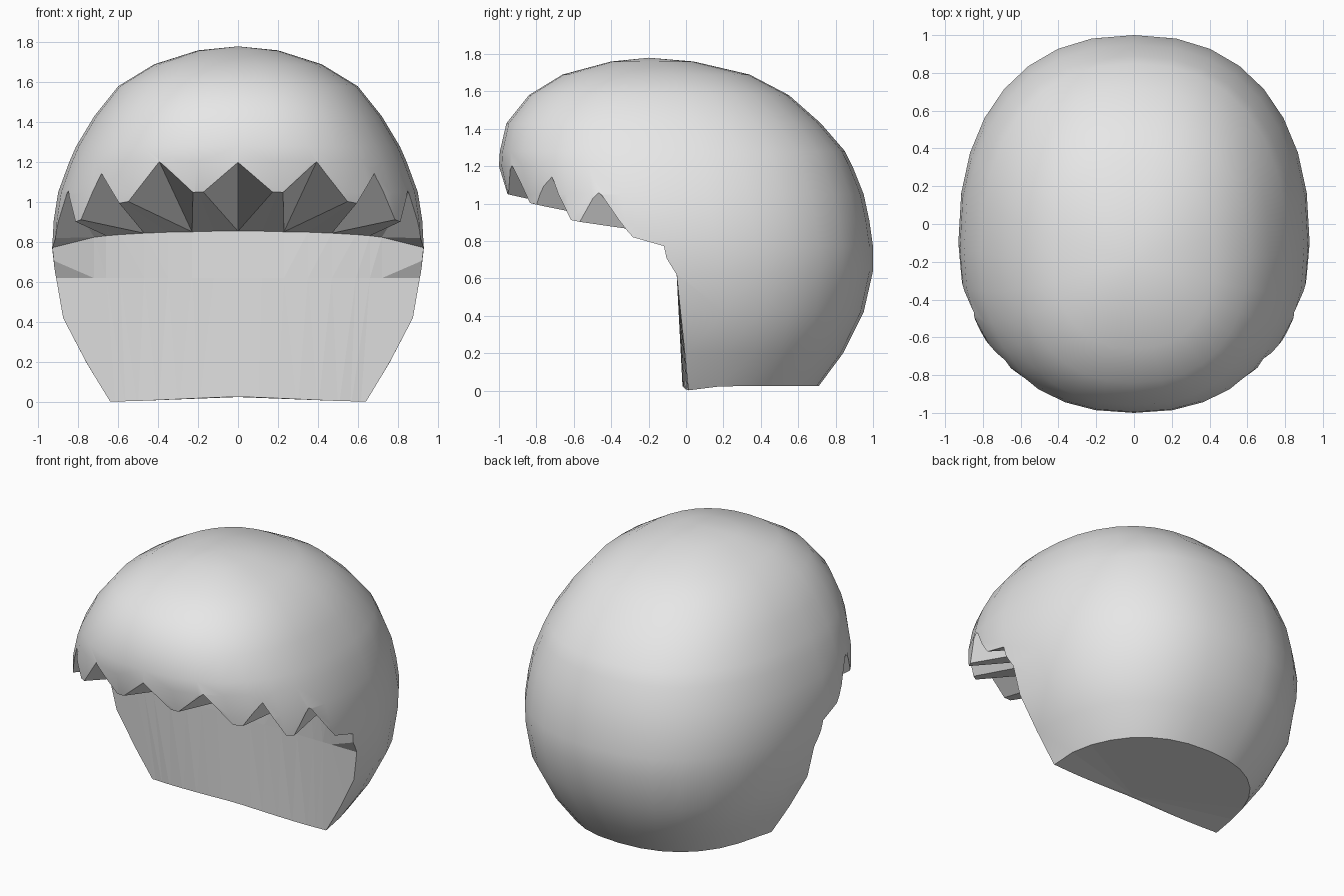
import bpy
import bmesh
from math import cos, sin, pi, copysign
from mathutils import Vector

if "Cube" in bpy.data.objects:
    bpy.data.objects.remove(bpy.data.objects["Cube"], do_unlink=True)

SEGMENTS = 32
ROUNDNESS = 2 / 2.3

grey = bpy.data.materials.new("Light grey")
grey.use_nodes = True
grey.diffuse_color = (0.8, 0.8, 0.8, 1)
grey.node_tree.nodes["Principled BSDF"].inputs["Base Color"].default_value = grey.diffuse_color


def make_object(name, bm):
    bmesh.ops.recalc_face_normals(bm, faces=bm.faces)
    mesh = bpy.data.meshes.new(name)
    bm.to_mesh(mesh)
    bm.free()
    mesh.materials.append(grey)
    obj = bpy.data.objects.new(name, mesh)
    bpy.context.collection.objects.link(obj)
    return obj


def bridge(bm, a, b, smooth):
    for i in range(len(a)):
        j = (i + 1) % len(a)
        bm.faces.new((a[i], a[j], b[j], b[i])).smooth = smooth


def power(value):
    return copysign(abs(value) ** ROUNDNESS, value)


# Rounded hair volume: height, half width, front y, back y, y of widest point
sections = [
    (0.0, 0.64, -0.7, 0.71, 0.0),
    (0.2, 0.76, -0.8, 0.84, 0.0),
    (0.42, 0.875, -0.86, 0.95, -0.03),
    (0.64, 0.915, -0.9, 1.0, -0.08),
    (0.77, 0.93, -0.92, 1.0, -0.1),
    (0.91, 0.922, -0.94, 0.98, -0.13),
    (1.05, 0.9, -0.965, 0.95, -0.15),
    (1.2, 0.845, -1.0, 0.89, -0.15),
    (1.28, 0.81, -0.995, 0.85, -0.15),
    (1.43, 0.72, -0.96, 0.72, -0.17),
    (1.58, 0.6, -0.84, 0.55, -0.18),
    (1.69, 0.42, -0.66, 0.34, -0.19),
    (1.76, 0.2, -0.4, 0.04, -0.2),
]
bm = bmesh.new()
rings = []
for z, width, front, back, middle in sections:
    ring = []
    for k in range(SEGMENTS):
        c, s = cos(2 * pi * k / SEGMENTS), sin(2 * pi * k / SEGMENTS)
        reach = back - middle if s > 0 else middle - front
        y = middle + reach * power(s)
        # The bottom rim dips at the two front corners
        lift = 0.025 * min(1, abs(y) / 0.2) if z == 0 else 0
        ring.append(bm.verts.new((width * power(c), y, z + lift)))
    rings.append(ring)
for lower, upper in zip(rings, rings[1:]):
    bridge(bm, lower, upper, True)
for ring, centre, smooth in ((rings[0], (0, 0, 0.025), False),
                             (rings[-1], (0, -0.2, 1.78), True)):
    tip = bm.verts.new(centre)
    for k in range(SEGMENTS):
        bm.faces.new((ring[k], ring[(k + 1) % SEGMENTS], tip)).smooth = smooth
hair = make_object("hair", bm)

# Face opening cutter: fringe points fan out from the top of the face wall
fringe = [
    ((0.0, -1.0, 1.2), (0.0, -0.06, 0.855)),
    ((0.2, -0.95, 1.05), (0.12, -0.06, 0.855)),
    ((0.39, -0.91, 1.195), (0.23, -0.06, 0.852)),
    ((0.57, -0.82, 1.0), (0.35, -0.065, 0.85)),
    ((0.68, -0.71, 1.14), (0.47, -0.07, 0.845)),
    ((0.81, -0.61, 0.91), (0.59, -0.075, 0.838)),
    ((0.85, -0.47, 1.06), (0.66, -0.08, 0.832)),
    ((0.93, -0.3, 0.82), (0.72, -0.09, 0.825)),
]


def cutter_column(outer, inner, side):
    outer, inner = Vector(outer), Vector(inner)
    end = inner + (outer - inner) * 1.3
    low_x = inner.x * 0.85
    low_y = -0.015 + 0.035 * min(1, (low_x / 0.63) ** 2)
    points = (end, inner, (inner.x, -0.05, 0.62), (low_x, low_y, -0.05), (end.x, end.y, -0.05))
    return [bm.verts.new((side * p[0], p[1], p[2])) for p in points]


fringe.append(((1.03, -0.137, 0.755), (1.02, -0.13, 0.75)))
bm = bmesh.new()
left = [cutter_column(o, i, 1) for o, i in fringe]
right = [cutter_column(o, i, -1) for o, i in fringe[1:]]
columns = right[::-1] + left
for a, b in zip(columns, columns[1:]):
    bridge(bm, a, b, False)
bm.faces.new(columns[0])
bm.faces.new(columns[-1])
bmesh.ops.triangulate(bm, faces=bm.faces)
cutter = make_object("face_opening_cutter", bm)
cutter.hide_render = True

# Cut the opening, then drop the cutter
cut = hair.modifiers.new("Face opening", "BOOLEAN")
cut.operation = "DIFFERENCE"
cut.solver = "EXACT"
cut.object = cutter
bpy.context.view_layer.objects.active = hair
hair.select_set(True)
bpy.ops.object.modifier_apply(modifier=cut.name)
bpy.data.objects.remove(cutter, do_unlink=True)
